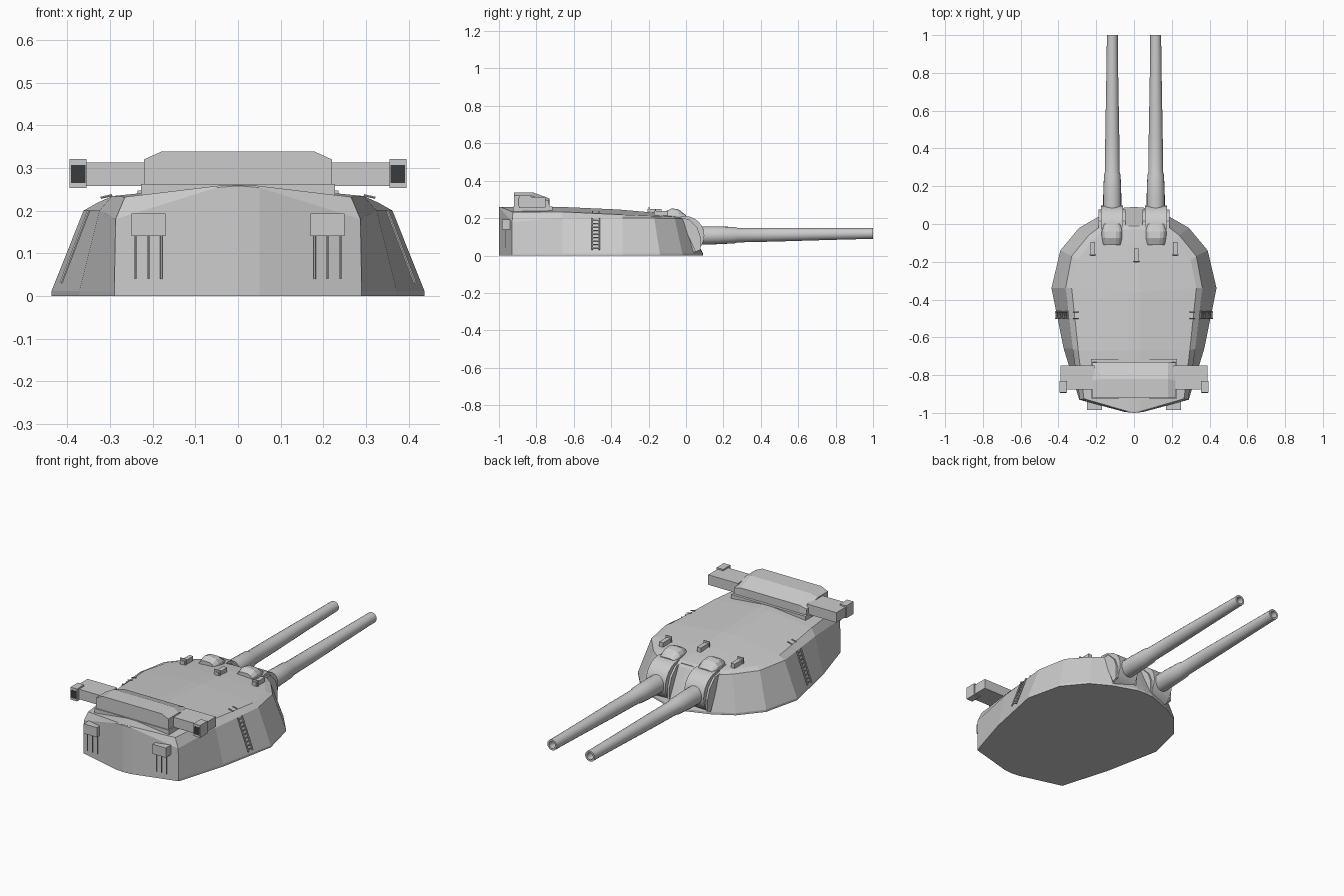
import bpy, bmesh, math
from mathutils import Vector

if "Cube" in bpy.data.objects:
    bpy.data.objects.remove(bpy.data.objects["Cube"])


def finish(name, bm, mirror=False, smooth=False):
    bmesh.ops.remove_doubles(bm, verts=bm.verts, dist=0.0005)
    bmesh.ops.recalc_face_normals(bm, faces=bm.faces)
    me = bpy.data.meshes.new(name)
    bm.to_mesh(me)
    bm.free()
    ob = bpy.data.objects.new(name, me)
    bpy.context.collection.objects.link(ob)
    if mirror:
        ob.modifiers.new("Mirror", 'MIRROR')
    if smooth:
        bpy.ops.object.select_all(action='DESELECT')
        ob.select_set(True)
        bpy.context.view_layer.objects.active = ob
        bpy.ops.object.shade_smooth_by_angle(angle=math.radians(35))
    return ob


def prism(name, rings, mirror=False, smooth=False):
    """Skin equal-length closed loops and cap both ends."""
    bm = bmesh.new()
    vs = [[bm.verts.new(p) for p in r] for r in rings]
    n = len(vs[0])
    for a, b in zip(vs, vs[1:]):
        for i in range(n):
            bm.faces.new((a[i], a[(i + 1) % n], b[(i + 1) % n], b[i]))
    bm.faces.new(vs[0])
    bm.faces.new(vs[-1])
    return finish(name, bm, mirror, smooth)


def box(name, x, y, z, mirror=False):
    ring = lambda h: [(x[0], y[0], h), (x[1], y[0], h), (x[1], y[1], h), (x[0], y[1], h)]
    return prism(name, [ring(z[0]), ring(z[1])], mirror)


def side_profile(name, yz, x0, x1, mirror=False, smooth=False):
    return prism(name, [[(x, y, z) for y, z in yz] for x in (x0, x1)], mirror, smooth)


def tube(name, a, b, r, sides=6, mirror=False):
    a, b = Vector(a), Vector(b)
    q = (b - a).to_track_quat('Z', 'Y')
    ring = [q @ Vector((r * math.cos(2 * math.pi * i / sides),
                        r * math.sin(2 * math.pi * i / sides), 0)) for i in range(sides)]
    return prism(name, [[c + p for p in ring] for c in (a, b)], mirror)


dark = bpy.data.materials.new("dark_glass")
dark.diffuse_color = (0.04, 0.045, 0.05, 1)
dark.use_nodes = True
dark.node_tree.nodes["Principled BSDF"].inputs["Base Color"].default_value = dark.diffuse_color

# Armoured house: half stations, back to front (base xy, shoulder xyz, roof edge xyz, ridge yz)
stations = [
    ((0, -1.0), (0, -1.0, .258), (0, -1.0, .26), (-1.0, .26)),
    ((.05, -.995), (.05, -.995, .254), (.04, -.99, .259), (-.99, .26)),
    ((.29, -.93), (.287, -.93, .18), (.265, -.925, .232), (-.92, .26)),
    ((.372, -.66), (.325, -.66, .20), (.295, -.67, .234), (-.67, .26)),
    ((.437, -.34), (.362, -.34, .20), (.33, -.34, .218), (-.36, .246)),
    ((.39, -.14), (.33, -.17, .20), (.30, -.19, .212), (-.2, .232)),
    ((.29, -.02), (.24, -.06, .198), (.22, -.085, .208), (-.1, .222)),
    ((.185, .04), (.175, -.01, .196), (.16, -.03, .205), (-.03, .212)),
    ((.05, .087), (.05, .0, .19), (.045, -.01, .203), (-.01, .206)),
    ((0, .09), (0, .0, .19), (0, -.01, .203), (-.01, .206)),
]
bm = bmesh.new()
strips = []
for b, s, r, c in stations:
    pts = [(*b, 0), (*b, .012), s, r, (min(.03, r[0]), *c), (0, *c)]
    strips.append([bm.verts.new(p) for p in pts])
for a, b in zip(strips, strips[1:]):
    for i in range(5):
        bm.faces.new((a[i], b[i], b[i + 1], a[i + 1]))
bm.faces.new([s[0] for s in strips])
finish("turret_house", bm, mirror=True)

# Rounded gun mantlets and their cheek plates
arc = [(-.01 + .108 * math.cos(t), .107 + .105 * math.sin(t))
       for t in [math.radians(-60 + i * 15) for i in range(13)]]
side_profile("gun_mantlet", arc + [(-.06, .02)], .057, .176, True, True)
cheek = [(-.03, .20), (.015, .195), (.06, .15), (.078, .10), (.078, .03), (.05, .02)]
side_profile("outer_cheek", cheek, .176, .187, True)
side_profile("inner_cheek", cheek, .046, .057, True)

# Stepped hollow barrels, slightly raised
rings = []
for y, r in [(.05, .05), (.10, .048), (.15, .048), (.26, .044), (.275, .039), (.47, .037),
             (.75, .032), (.96, .029), (1.0, .029), (1.0, .019), (.94, .019)]:
    zc = .107 + (y - .1) * .012
    rings.append([(.115 + r * math.cos(k * math.pi / 10), y, zc + r * math.sin(k * math.pi / 10))
                  for k in range(20)])
prism("gun_barrel", rings, True, True)

# Arched hoods behind the mantlets
hood = []
for y, w, h in [(-.11, .048, .03), (-.075, .055, .045), (-.04, .055, .04), (.0, .045, .008)]:
    hood.append([(.116 + w * math.cos(math.pi * k / 8), y,
                  .207 + h * min(1, 1.15 * math.sin(math.pi * k / 8))) for k in range(9)]
                + [(.116 - w, y, .19), (.116 + w, y, .19)])
prism("sight_hood", hood, True)
box("hood_rim", (.062, .17), (-.106, -.03), (.19, .215), True)

# Roof periscopes with small back plates
for x, y, z in [(-.218, -.17, .205), (.013, -.205, .218), (.218, -.17, .205)]:
    box("periscope", (x - .012, x + .012), (y, y + .075), (z + .008, z + .032))
    box("periscope_foot", (x - .008, x + .008), (y + .01, y + .05), (z - .015, z + .01))
    box("periscope_plate", (x - .018, x + .018), (y + .004, y + .01), (z - .005, z + .042))

# Rangefinder: plinth, hood with bevelled ends, arms and lens boxes
box("rangefinder_plinth", (-.227, .227), (-.925, -.715), (.235, .262))
prof = [(-.92, .26), (-.92, .338), (-.82, .338), (-.73, .305), (-.73, .26)]
low = [(-.92, .26), (-.92, .32), (-.83, .32), (-.735, .292), (-.73, .26)]
prism("rangefinder_hood", [[(x, *p) for p in s] for x, s in
                           [(-.22, low), (-.18, prof), (.18, prof), (.22, low)]])
box("rangefinder_arm", (.21, .39), (-.875, -.75), (.258, .313), True)
box("rangefinder_lens_box", (.355, .395), (-.893, -.83), (.253, .321), True)
lens = box("rangefinder_lens", (.358, .392), (-.895, -.89), (.265, .307), True)
lens.data.materials.append(dark)

# Rear vent boxes with hanging pipes
box("vent_box", (.17, .25), (-.985, -.93), (.14, .193), True)
for x in (.18, .21, .24):
    tube("vent_pipe", (x, -.966, .04), (x, -.966, .15), .0025, 6, True)

# Side ladders with roof grab handles
lo, hi = Vector((.415, 0, .03)), Vector((.350, 0, .20))
for y in (-.50, -.465):
    off = Vector((0, y, 0))
    tube("ladder_rail", lo + off, hi + off, .004, 6, True)
    tube("roof_handle", (.295, y, .236), (.322, y, .230), .003, 6, True)
for i in range(9):
    p = lo.lerp(hi, (i + .5) / 9)
    tube("ladder_rung", (p.x, -.50, p.z), (p.x, -.465, p.z), .003, 6, True)
